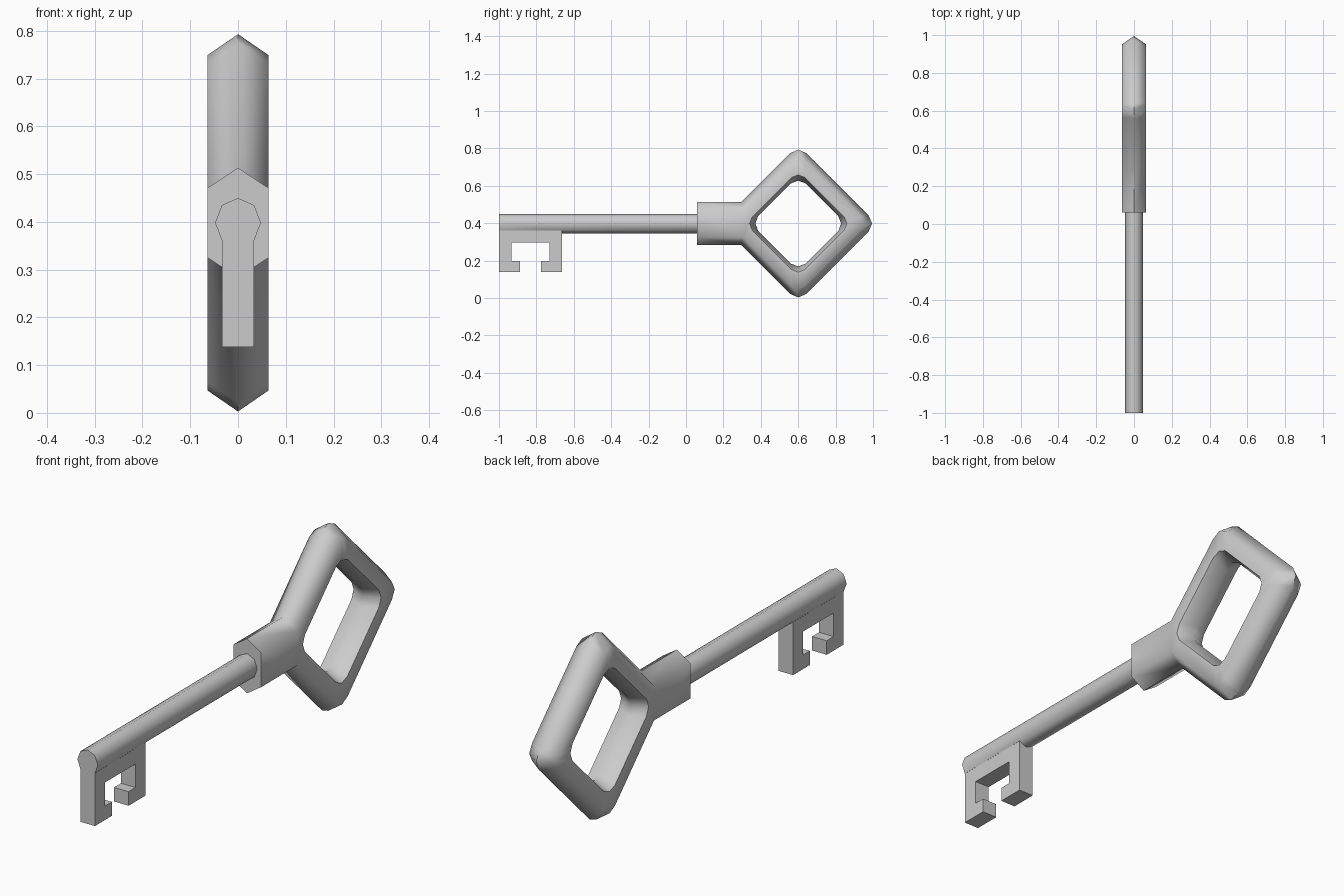
import bpy, bmesh, math

if "Cube" in bpy.data.objects:
    bpy.data.objects.remove(bpy.data.objects["Cube"])

CY, CZ = 0.60, 0.398      # bow centre
W = 0.064                 # bow half thickness
R8 = 0.052                # shaft radius


def finish(name, bm, angle=None):
    bmesh.ops.recalc_face_normals(bm, faces=bm.faces)
    me = bpy.data.meshes.new(name)
    bm.to_mesh(me)
    bm.free()
    ob = bpy.data.objects.new(name, me)
    bpy.context.collection.objects.link(ob)
    if angle:
        bpy.ops.object.select_all(action='DESELECT')
        ob.select_set(True)
        bpy.context.view_layer.objects.active = ob
        bpy.ops.object.shade_smooth_by_angle(angle=math.radians(angle))
    return ob


def corners(tip, half, side):
    """Rounded diamond, three points per corner: left, top, right, bottom."""
    pts = []
    for k in range(4):
        a = math.pi - k * math.pi / 2
        c, s = math.cos(a), math.sin(a)
        for r, t in ((side, -half), (tip, 0), (side, half)):
            # t runs clockwise along the corner
            pts.append((CY + r * c + t * s, CZ + r * s - t * c))
    return pts


# bow and collar: outer paths run collar - diamond - collar, inner paths are closed
bm = bmesh.new()


def path(pts, x):
    return [bm.verts.new((x, y, z)) for y, z in pts]


def outer(tip, half, side, neck, x):
    join = CY - (half + side - neck)
    mid = corners(tip, half, side)[3:]
    top = [(0.06, CZ + neck), (join, CZ + neck)]
    bottom = [(join, CZ - neck), (0.06, CZ - neck)]
    return path(top + mid + bottom, x)


def inner(tip, half, side, x):
    p = corners(tip, half, side)
    return path(p[2:] + p[:2], x)   # upper-left first, left tip last


ridge = outer(0.395, 0.042, 0.377, 0.115, 0)
hole = inner(0.229, 0.038, 0.215, 0)
rims = []
for x in (W, -W):
    rim = outer(0.351, 0.037, 0.332, 0.073, x)
    lip = inner(0.26, 0.036, 0.246, x)
    rims.append(rim)
    for i in range(12):
        bm.faces.new((ridge[i], ridge[i + 1], rim[i + 1], rim[i]))
        j = (i + 1) % 12
        bm.faces.new((hole[i], hole[j], lip[j], lip[i]))
    for i in range(10):
        bm.faces.new((rim[i + 1], rim[i + 2], lip[i + 1], lip[i]))
    bm.faces.new((rim[1], lip[0], lip[11], lip[10], rim[11]))
    bm.faces.new((rim[0], rim[1], rim[11], rim[12]))
a, b = rims
bm.faces.new((ridge[0], a[0], a[12], ridge[12], b[12], b[0]))
finish("bow_and_collar", bm, 60)

# octagonal shaft, left open underneath where the bit joins
bm = bmesh.new()
rings = []
for y in (-1.0, -0.663, 0.07):
    rings.append([bm.verts.new((0.92 * R8 * math.sin(k * math.pi / 4), y,
                                CZ + R8 * math.cos(k * math.pi / 4)))
                  for k in range(8)])
for n in range(2):
    for k in range(8):
        if n == 0 and k in (3, 4):
            continue
        j = (k + 1) % 8
        bm.faces.new((rings[n][k], rings[n][j], rings[n + 1][j], rings[n + 1][k]))
bm.faces.new([v for k, v in enumerate(rings[0]) if k != 4])
bm.faces.new(rings[2])
bm.verts.remove(rings[0][4])
finish("shaft", bm, 50)

# bit with its notch, open at the top inside the shaft
half = [(0.168, 0.361), (0.168, 0.138), (0.056, 0.138), (0.056, 0.197),
        (0.102, 0.197), (0.102, 0.296)]
prof = [(-0.8315 - y, z) for y, z in half]
prof += [(-0.8315 + y, z) for y, z in reversed(half)]
bm = bmesh.new()
bx = 0.92 * R8 * math.sin(math.pi / 4)
right, left = path(prof, bx), path(prof, -bx)
bm.faces.new(right)
bm.faces.new(left)
for i in range(11):
    bm.faces.new((right[i], right[i + 1], left[i + 1], left[i]))
finish("bit", bm)
